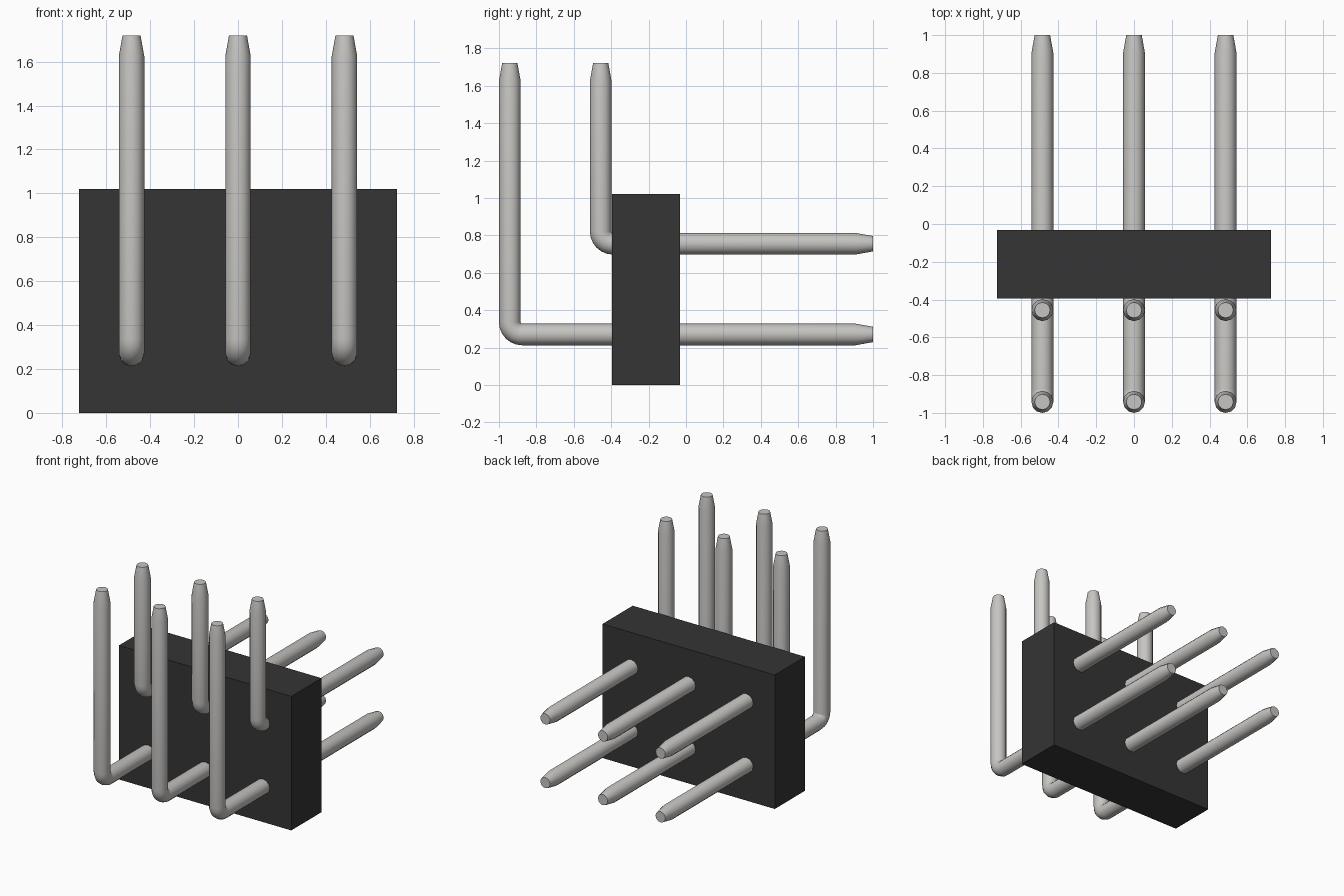
import bpy, bmesh, math
from mathutils import Vector

cube = bpy.data.objects.get("Cube")
if cube:
    bpy.data.objects.remove(cube, do_unlink=True)


def material(name, rgb):
    m = bpy.data.materials.new(name)
    m.use_nodes = True
    m.diffuse_color = (*rgb, 1)
    m.node_tree.nodes["Principled BSDF"].inputs["Base Color"].default_value = (*rgb, 1)
    return m


def add_object(name, bm, mat):
    bmesh.ops.recalc_face_normals(bm, faces=bm.faces[:])
    mesh = bpy.data.meshes.new(name)
    bm.to_mesh(mesh)
    bm.free()
    mesh.materials.append(mat)
    ob = bpy.data.objects.new(name, mesh)
    bpy.context.collection.objects.link(ob)
    return ob


black = material("black plastic", (0.035, 0.035, 0.035))
metal = material("pale metal", (0.57, 0.56, 0.54))

SIDES, RADIUS, TIP_RADIUS = 12, 0.058, 0.041
TOP, BACK, TAPER, BEND = 1.72, 1.0, 0.095, 0.066


def pin(name, x, y, z):
    """Round pin: down at depth y, bent at the corner, then back at height z."""
    # Stations: centre, angle of travel (0 = down, 90 degrees = back), radius
    stations = [((y, TOP), 0, TIP_RADIUS), ((y, TOP - TAPER), 0, RADIUS)]
    for i in range(7):
        a = math.pi / 2 * i / 6
        stations.append(((y + BEND * (1 - math.cos(a)),
                          z + BEND * (1 - math.sin(a))), a, RADIUS))
    stations += [((BACK - TAPER, z), math.pi / 2, RADIUS),
                 ((BACK, z), math.pi / 2, TIP_RADIUS)]
    bm = bmesh.new()
    rings = []
    for (cy, cz), a, r in stations:
        across = Vector((0, math.cos(a), math.sin(a)))
        ring = []
        for k in range(SIDES):
            t = 2 * math.pi * k / SIDES
            ring.append(bm.verts.new(Vector((x + r * math.cos(t), cy, cz))
                                     + across * r * math.sin(t)))
        rings.append(ring)
    for a, b in zip(rings, rings[1:]):
        for k in range(SIDES):
            n = (k + 1) % SIDES
            bm.faces.new((a[k], a[n], b[n], b[k]))
    bm.faces.new(rings[0])
    bm.faces.new(rings[-1])
    ob = add_object(name, bm, metal)
    bpy.ops.object.select_all(action='DESELECT')
    ob.select_set(True)
    bpy.context.view_layer.objects.active = ob
    bpy.ops.object.shade_smooth_by_angle(angle=math.radians(35))


# Plastic housing block
bm = bmesh.new()
bmesh.ops.create_cube(bm, size=1)
bmesh.ops.scale(bm, vec=(1.45, 0.363, 1.02), verts=bm.verts[:])
bmesh.ops.translate(bm, vec=(0, -0.2135, 0.51), verts=bm.verts[:])
add_object("housing", bm, black)

# Two rows of three bent pins
for side, x in (("right", -0.485), ("middle", 0), ("left", 0.485)):
    pin("lower_pin_" + side, x, -0.942, 0.27)
    pin("upper_pin_" + side, x, -0.456, 0.755)
